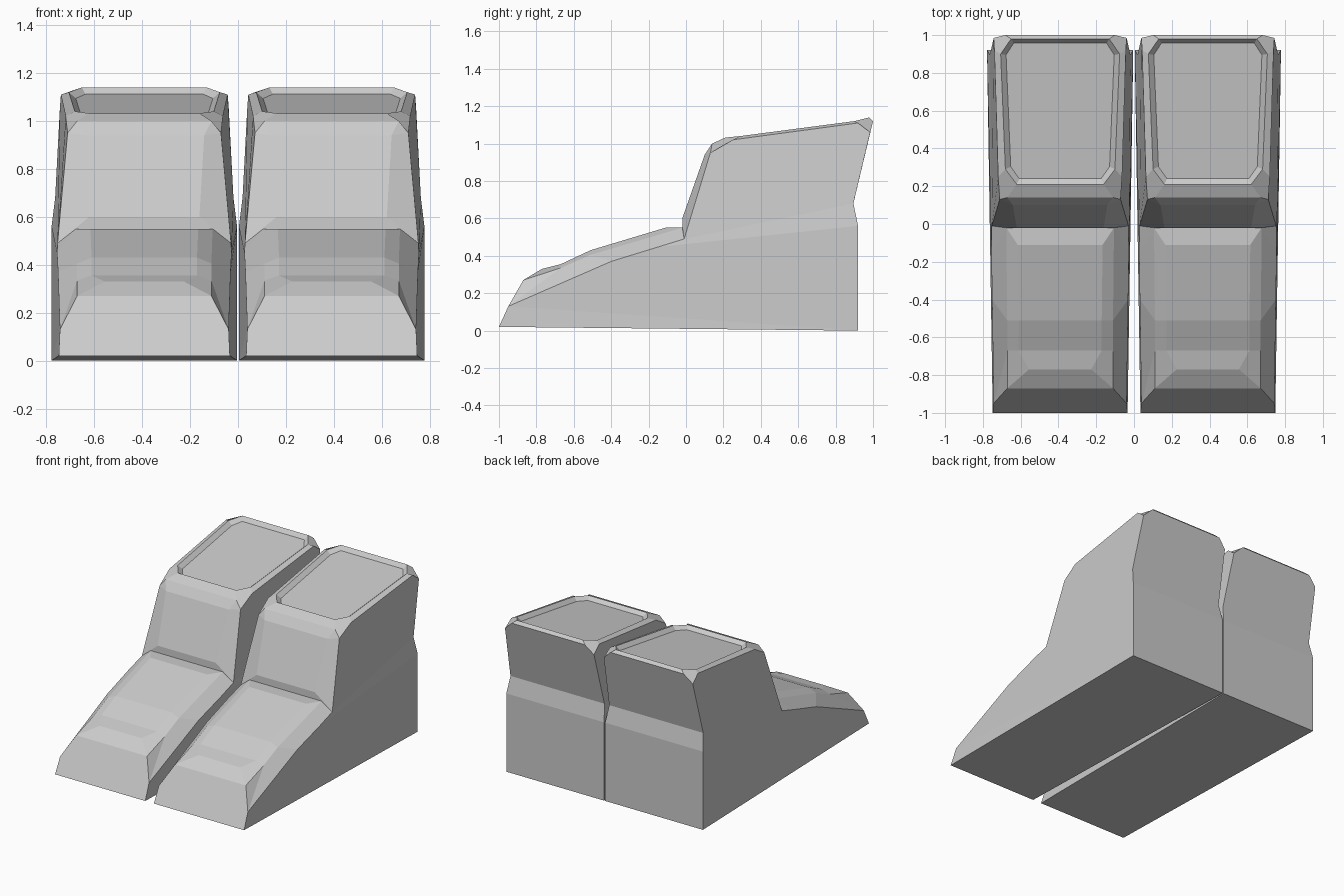
import bpy, bmesh

if "Cube" in bpy.data.objects:
    bpy.data.objects.remove(bpy.data.objects["Cube"])

# Key points of one half boot (x is the half width; the other half is mirrored)
P = {
    # heel, rear creases and back top edge
    "G": (.387, .92, 0), "C1": (.387, .92, .56), "C2": (.372, .895, .68),
    "B": (.29, 1.0, 1.12),
    # outer edge running from the toe tip up to the rear top corner
    "E0": (.357, -1, .02), "E1": (.352, -.95, .13), "E2": (.36, -.4, .37),
    "K": (.364, -.15, .447), "E3": (.362, -.01, .49), "E4": (.32, .13, .95),
    "E5": (.328, .25, 1.02), "E6": (.348, .92, 1.11), "E7": (.352, .985, 1.06),
    # toe bevel and raised foot panel
    "M0": (.28, -.87, .27), "M1": (.28, -.67, .335), "M2": (.28, -.51, .405),
    "F": (.285, -.02, .55), "P0": (.165, -.77, .33), "P1": (.22, -.67, .355),
    "P2": (.22, -.51, .43), "P3": (.225, -.11, .55),
    # shin panel and top rim
    "Q0": (.23, -.02, .6), "Q1": (.25, .1, .94), "T0": (.28, .14, 1.0),
    "R0": (.23, .21, 1.032), "R1": (.29, .29, 1.04),
    "R2": (.315, .9, 1.12), "R3": (.26, .98, 1.14),
}

# Faces on one side, built twice (mirrored)
SIDE = ["E0 E1 G", "E1 E2 G", "E2 K C1 G", "K E3 C2 C1", "E3 E4 E5 E6 E7 C2",
        "E1 M0 M1", "E1 M1 M2 E2", "E2 M2 F K", "K F E3",
        "M0 P0 P1 M1", "M1 P1 P2 M2", "M2 P2 P3 F",
        "E3 Q0 Q1 E4", "Q1 T0 E4", "T0 R0 R1 E5 E4", "E5 R1 R2 E6",
        "E6 R2 R3 B E7"]
# Faces that span the centre line
SPAN = ["G E0", "E0 E1 M0", "M0 P0", "P0 P1", "P1 P2", "P2 P3", "P3 F",
        "F E3 Q0", "Q0 Q1", "Q1 T0", "T0 R0", "R3 B", "B E7 C2", "C2 C1", "C1 G"]
TOP = "R0 R1 R2 R3"


def build_boot(name, x_pos):
    bm = bmesh.new()
    right = {k: bm.verts.new(p) for k, p in P.items()}
    left = {k: bm.verts.new((-p[0], p[1], p[2])) for k, p in P.items()}

    def span(keys):
        ks = keys.split()
        return bm.faces.new([right[k] for k in ks] + [left[k] for k in reversed(ks)])

    for keys in SIDE:
        bm.faces.new([right[k] for k in keys.split()])
        bm.faces.new([left[k] for k in reversed(keys.split())])
    for keys in SPAN:
        span(keys)
    top = span(TOP)
    bmesh.ops.recalc_face_normals(bm, faces=bm.faces[:])
    # Shallow recess in the top
    bmesh.ops.inset_individual(bm, faces=[top], thickness=.03, depth=-.025)
    mesh = bpy.data.meshes.new(name)
    bm.to_mesh(mesh)
    bm.free()
    obj = bpy.data.objects.new(name, mesh)
    obj.location.x = x_pos
    bpy.context.collection.objects.link(obj)


# The pair of boots
build_boot("left_boot", -.391)
build_boot("right_boot", .391)
